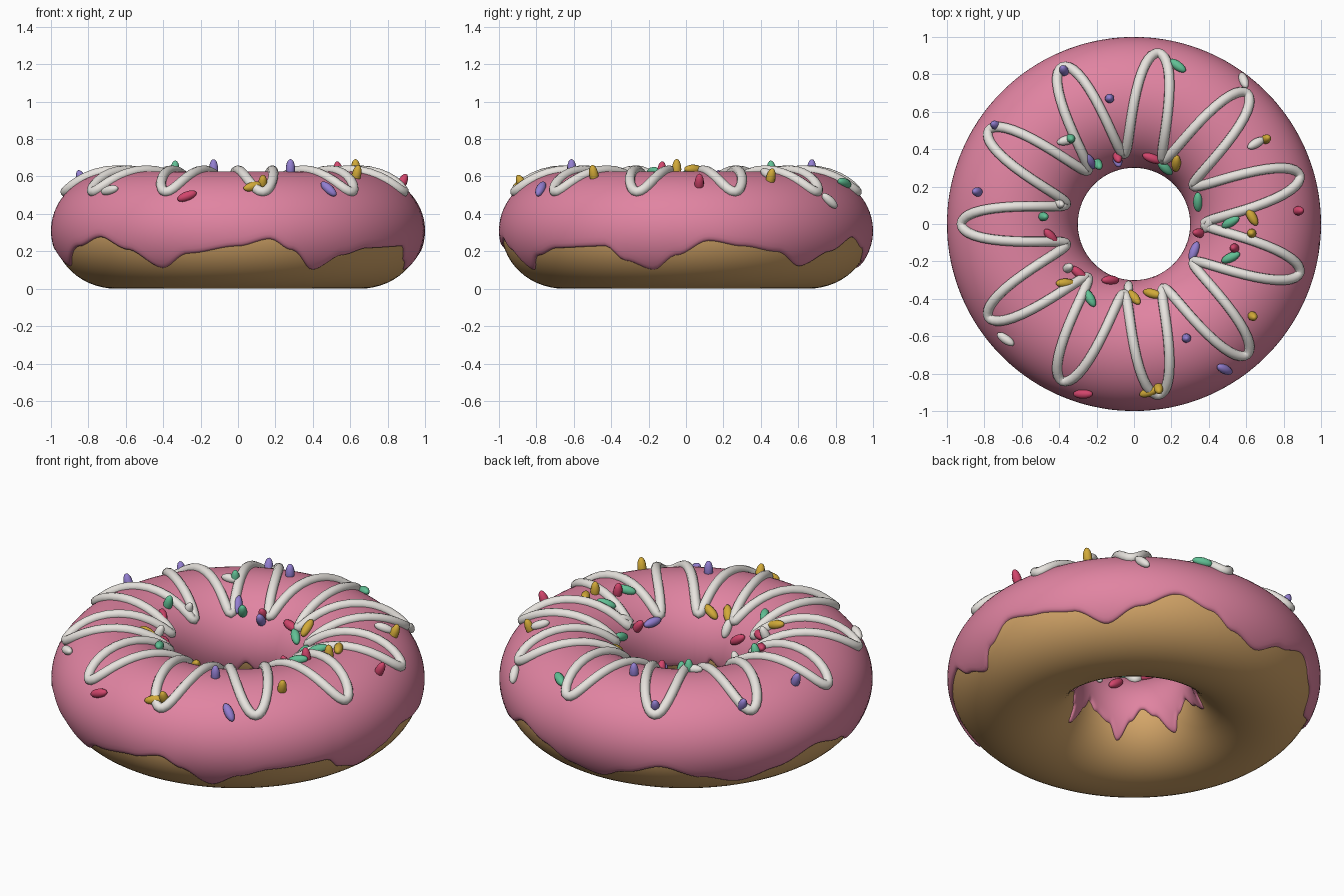
import bpy, bmesh, math
from mathutils import Vector, Matrix

if "Cube" in bpy.data.objects:
    bpy.data.objects.remove(bpy.data.objects["Cube"])

R = 0.65                                   # ring radius of the tube centre


def material(name, rgb):
    m = bpy.data.materials.new(name)
    m.diffuse_color = (*rgb, 1)
    m.use_nodes = True
    m.node_tree.nodes["Principled BSDF"].inputs["Base Color"].default_value = m.diffuse_color
    return m


def add_object(name, bm, mat):
    bmesh.ops.recalc_face_normals(bm, faces=bm.faces)
    for f in bm.faces:
        f.smooth = True
    me = bpy.data.meshes.new(name)
    bm.to_mesh(me)
    bm.free()
    me.materials.append(mat)
    ob = bpy.data.objects.new(name, me)
    bpy.context.collection.objects.link(ob)
    return ob


def surface(theta, phi, t=1.0):
    """Point on the ring: t=0 is the dough surface, t=1 the icing surface."""
    a, b, c = 0.335 + 0.015 * t, 0.305 + 0.012 * t, 0.305 + 0.005 * t
    r = R + a * math.cos(phi)
    return Vector((r * math.cos(theta), r * math.sin(theta), c + b * math.sin(phi)))


def normal(theta, phi):
    h, v = math.cos(phi) / 0.35, math.sin(phi) / 0.317
    return Vector((h * math.cos(theta), h * math.sin(theta), v)).normalized()


def grid(bm, rows, close):
    """Skin rows of points; rows always wrap around the ring."""
    vs = [[bm.verts.new(p) for p in row] for row in rows]
    n, m = len(vs), len(vs[0])
    for i in range(n):
        for j in range(m if close else m - 1):
            k, l = (i + 1) % n, (j + 1) % m
            bm.faces.new((vs[i][j], vs[k][j], vs[k][l], vs[i][l]))


dough_mat = material("golden_dough", (0.66, 0.38, 0.14))
icing_mat = material("pink_icing", (0.75, 0.23, 0.36))
cream_mat = material("white_cream", (0.80, 0.77, 0.73))
sprinkle_mats = {
    "red": material("red_sugar", (0.64, 0.06, 0.15)),
    "yellow": material("yellow_sugar", (0.64, 0.40, 0.04)),
    "green": material("green_sugar", (0.12, 0.53, 0.30)),
    "purple": material("purple_sugar", (0.29, 0.21, 0.63)),
    "white": cream_mat,
}

# Dough ring
bm = bmesh.new()
grid(bm, [[surface(math.tau * i / 128, math.tau * j / 56, 0) for j in range(56)]
          for i in range(128)], True)
add_object("dough", bm, dough_mat)

# Icing shell with seven drips: (angle in degrees, height of lower edge)
EDGE = [(-167, .12), (-150, .23), (-138, .28), (-127, .21), (-116, .11), (-106, .19),
        (-90, .23), (-80, .27), (-73, .21), (-64, .10), (-55, .18), (-45, .22),
        (-26, .23), (-20, .15), (-11, .10), (-3, .18), (7, .26), (18, .23), (30, .20),
        (41, .12), (52, .20), (64, .28), (75, .22), (84, .15), (95, .11), (105, .18),
        (117, .24), (130, .17), (143, .11), (155, .17), (170, .25), (183, .20), (193, .12)]


def edge_height(deg):
    for (a0, z0), (a1, z1) in zip(EDGE, EDGE[1:]):
        if a0 <= deg <= a1:
            f = (deg - a0) / (a1 - a0)
            return z0 + (z1 - z0) * f * f * (3 - 2 * f)


rim = [(0.0, -0.4), (0.0, 0.5), (0.008, 0.85), (0.02, 1.0)]     # rounded lip
steps = rim + [(0.02 + 0.96 * k / 44, 1.0) for k in range(1, 44)]
steps += [(1 - u, t) for u, t in reversed(rim)]
rows = []
for i in range(240):
    deg = -167 + 1.5 * i
    z = edge_height(deg)
    p0 = math.asin((z - 0.31) / 0.317)
    p1 = math.pi - math.asin((z + 0.02 - 0.31) / 0.317)
    rows.append([surface(math.radians(deg), p0 + (p1 - p0) * u, t) for u, t in steps])
bm = bmesh.new()
grid(bm, rows, False)
add_object("icing", bm, icing_mat)

# Zigzag cream drizzle, a round tube that starts and ends inside at +x
curve = bpy.data.curves.new("drizzle", "CURVE")
curve.dimensions = "3D"
curve.bevel_depth = 0.027
curve.bevel_resolution = 3
curve.use_fill_caps = True
spline = curve.splines.new("POLY")
N = 11 * 32
spline.points.add(N)
for i, p in enumerate(spline.points):
    th = math.tau * i / N
    ph = math.radians(90 - 50 * math.cos(11 * (th - math.pi)))
    p.co = (*(surface(th, ph) + normal(th, ph) * 0.006), 1)
spline.use_smooth = True
tube = bpy.data.objects.new("drizzle_curve", curve)
bpy.context.collection.objects.link(tube)
mesh = bpy.data.meshes.new_from_object(tube.evaluated_get(bpy.context.evaluated_depsgraph_get()))
bm = bmesh.new()
bm.from_mesh(mesh)
bpy.data.objects.remove(tube)
bpy.data.meshes.remove(mesh)
add_object("drizzle", bm, cream_mat).data.materials.clear()
bpy.data.objects["drizzle"].data.materials.append(cream_mat)

# Sprinkles: (x, y, heading in degrees seen from above, or None when standing)
UP = None
SPRINKLES = {
    "red": [(.87, .07, UP), (.10, .36, -20), (.36, -.05, UP), (.54, -.13, UP),
            (-.45, -.07, -50), (-.13, -.31, 0), (-.27, -.90, 0), (-.09, .37, UP),
            (-.30, -.27, -40)],
    "yellow": [(.70, .45, UP), (.23, .33, 85), (.63, .04, -60), (.63, -.05, UP),
               (.63, -.49, UP), (0, -.40, -50), (.10, -.38, -15), (.08, -.89, 20),
               (.13, -.87, UP), (-.37, -.32, 0)],
    "green": [(.23, .84, -35), (-.34, .46, UP), (-.20, .33, UP), (-.49, .04, UP),
              (.35, .12, 90), (.17, .31, -45), (.52, .01, 30), (.52, -.18, 25),
              (-.24, -.40, -60)],
    "purple": [(-.13, .67, UP), (-.37, .81, UP), (-.73, .52, UP), (-.83, .17, UP),
               (-.09, .35, UP), (-.24, .34, -60), (.33, -.15, 70), (.28, -.61, UP),
               (.48, -.77, -25)],
    "white": [(.58, .76, -70), (.41, 0, 60), (-.36, .45, 15), (-.68, -.61, -35),
              (.65, .43, 30), (-.36, -.24, UP), (-.03, -.35, 90), (-.41, .11, UP)],
}
for colour, items in SPRINKLES.items():
    bm = bmesh.new()
    for x, y, heading in items:
        th = math.atan2(y, x)
        ph = math.acos(max(-0.96, min(0.96, (math.hypot(x, y) - R) / 0.35)))
        n = normal(th, ph)
        pos = surface(th, ph) + n * 0.012
        if heading is UP:
            d = (n + Vector((0, 0, 0.5))).normalized()
        else:                               # lie in the tangent plane
            h = math.radians(heading)
            d = Vector((math.cos(h), math.sin(h), 0))
            d.z = -d.dot(n) / n.z
            d.normalize()
        rot = d.to_track_quat("Z", "Y").to_matrix().to_4x4()
        bmesh.ops.create_uvsphere(
            bm, u_segments=12, v_segments=10, radius=1,
            matrix=Matrix.Translation(pos) @ rot @ Matrix.Diagonal((0.025, 0.025, 0.055, 1)))
    add_object(colour + "_sprinkles", bm, sprinkle_mats[colour])
